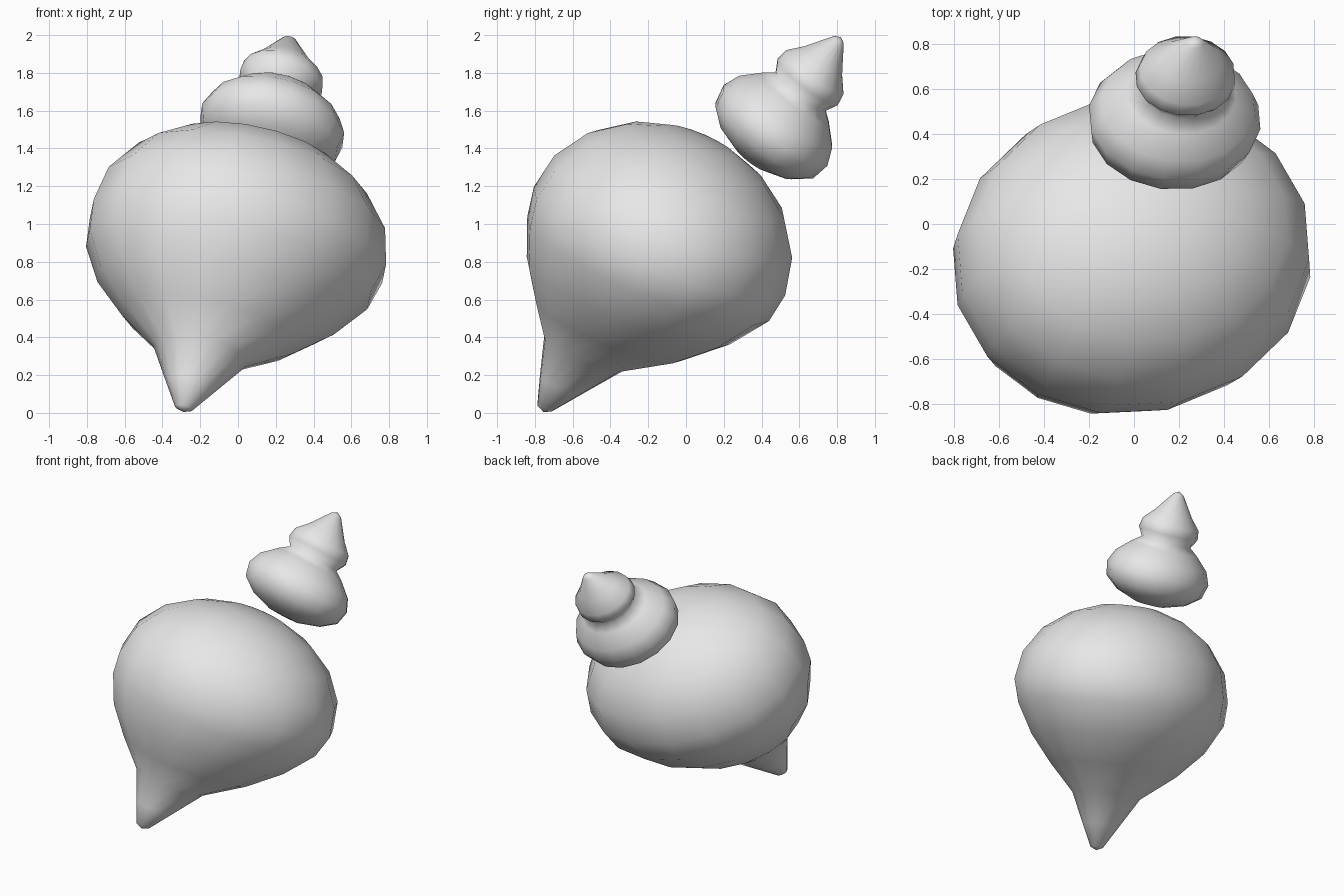
import bpy, bmesh, math
from mathutils import Vector

if "Cube" in bpy.data.objects:
    bpy.data.objects.remove(bpy.data.objects["Cube"])

SEGMENTS = 16

grey = bpy.data.materials.new("light_grey")
grey.diffuse_color = (0.8, 0.8, 0.8, 1)
grey.use_nodes = True
grey.node_tree.nodes["Principled BSDF"].inputs["Base Color"].default_value = grey.diffuse_color


def oval_loft(name, axis, rings, wide, narrow, twist):
    """Loft oval rings, given as (centre, radius) and facing along the axis, into a closed body."""
    axis = Vector(axis).normalized()
    side = Vector((1, 0, 0))
    u0 = (side - axis * side.dot(axis)).normalized()
    v0 = axis.cross(u0)
    u = u0 * math.cos(twist) + v0 * math.sin(twist)
    v = axis.cross(u)
    bm = bmesh.new()
    loops = []
    for centre, r in rings:
        c = Vector(centre)
        if r == 0:
            loops.append([bm.verts.new(c)])
            continue
        loop = []
        for i in range(SEGMENTS):
            a = 2 * math.pi * i / SEGMENTS
            loop.append(bm.verts.new(c + u * (r * wide * math.cos(a)) + v * (r * narrow * math.sin(a))))
        loops.append(loop)
    for low, high in zip(loops, loops[1:]):
        for i in range(SEGMENTS):
            j = (i + 1) % SEGMENTS
            if len(low) == 1:
                bm.faces.new((low[0], high[j], high[i]))
            elif len(high) == 1:
                bm.faces.new((low[i], low[j], high[0]))
            else:
                bm.faces.new((low[i], low[j], high[j], high[i]))
    bmesh.ops.recalc_face_normals(bm, faces=bm.faces)
    for f in bm.faces:
        f.smooth = True
    mesh = bpy.data.meshes.new(name)
    bm.to_mesh(mesh)
    bm.free()
    mesh.materials.append(grey)
    obj = bpy.data.objects.new(name, mesh)
    bpy.context.collection.objects.link(obj)
    return obj


def along(origin, axis, profile):
    """Ring list for a straight centre line."""
    origin, axis = Vector(origin), Vector(axis).normalized()
    return [(origin + axis * s, r) for s, r in profile]


# Large bulb: bent tapering tail below, flattened dome above
bulb_axis = (0.186, 0.365, 0.912)
bulb_centre = (0, -0.14, 0.91)
tail = [((-0.29, -0.755, 0.005), 0), ((-0.287, -0.748, 0.025), 0.042),
        ((-0.25, -0.66, 0.15), 0.122), ((-0.2, -0.54, 0.315), 0.227),
        ((-0.155, -0.41, 0.445), 0.42), ((-0.11, -0.305, 0.595), 0.58),
        ((-0.05, -0.2, 0.763), 0.69)]
dome = along(bulb_centre, bulb_axis, [
    (0, 0.717), (0.2, 0.678), (0.38, 0.56), (0.51, 0.385), (0.58, 0.2), (0.6, 0)])
oval_loft("bulb", bulb_axis, tail + dome, 1.133, 1.0, math.radians(17))

# Floating two-lobed spire with a pointed top, profile measured down from its point
spire_axis = (0.159, 0.587, 0.794)
oval_loft("spire", spire_axis, along((0.275, 0.82, 1.99), spire_axis, [
    (-0.82, 0), (-0.815, 0.1), (-0.765, 0.24), (-0.69, 0.33), (-0.59, 0.351), (-0.5, 0.315),
    (-0.41, 0.225), (-0.365, 0.168), (-0.3, 0.203), (-0.235, 0.193), (-0.16, 0.128),
    (-0.02, 0.034), (0, 0)]), 1.12, 0.98, math.radians(17))
